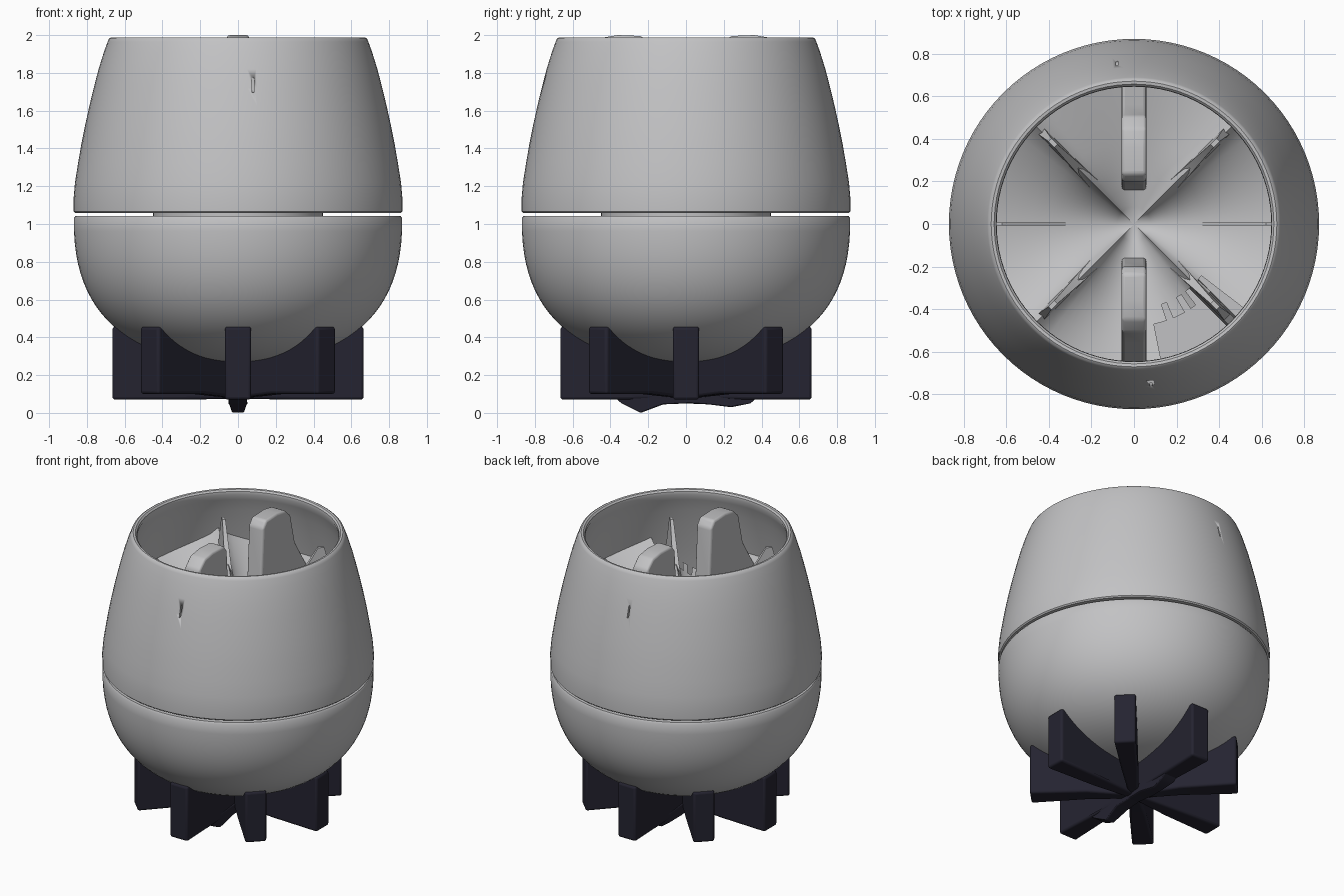
import bpy, bmesh, math
from mathutils import Matrix, Vector

if "Cube" in bpy.data.objects:
    bpy.data.objects.remove(bpy.data.objects["Cube"])


def material(name, rgb):
    m = bpy.data.materials.new(name)
    m.diffuse_color = (*rgb, 1)
    m.use_nodes = True
    m.node_tree.nodes["Principled BSDF"].inputs["Base Color"].default_value = m.diffuse_color
    return m


GREY = material("pale grey", (0.54, 0.54, 0.55))
NAVY = material("dark navy", (0.018, 0.017, 0.030))


def finish(name, bm, mat, bevel=0, angle=35):
    bmesh.ops.remove_doubles(bm, verts=bm.verts, dist=1e-5)
    bmesh.ops.recalc_face_normals(bm, faces=bm.faces)
    me = bpy.data.meshes.new(name)
    bm.to_mesh(me)
    bm.free()
    ob = bpy.data.objects.new(name, me)
    bpy.context.collection.objects.link(ob)
    me.materials.append(mat)
    bpy.ops.object.select_all(action='DESELECT')
    ob.select_set(True)
    bpy.context.view_layer.objects.active = ob
    bpy.ops.object.shade_smooth_by_angle(angle=math.radians(angle))
    if bevel:
        b = ob.modifiers.new("soft edges", 'BEVEL')
        b.width, b.segments = bevel, 3
    return ob


def lathe(name, profile, mat, n=96):
    """Revolve (radius, z) points that start and end on the axis."""
    bm = bmesh.new()
    vs = [bm.verts.new((r, 0, z)) for r, z in profile]
    es = [bm.edges.new(p) for p in zip(vs, vs[1:])]
    bmesh.ops.spin(bm, geom=vs + es, cent=(0, 0, 0), axis=(0, 0, 1),
                   angle=math.tau, steps=n, use_merge=True)
    bmesh.ops.remove_doubles(bm, verts=bm.verts, dist=1e-4)
    return finish(name, bm, mat)


def slab(bm, outline, widths, angle):
    """Upright radial plate from (radius, z) points, half width per point."""
    rot = Matrix.Rotation(angle, 3, 'Z')
    sides = [[bm.verts.new(rot @ Vector((r, s * w, z)))
              for (r, z), w in zip(outline, widths)] for s in (-1, 1)]
    bm.faces.new(sides[0])
    bm.faces.new(sides[1][::-1])
    n = len(outline)
    for i in range(n):
        j = (i + 1) % n
        bm.faces.new((sides[0][i], sides[1][i], sides[1][j], sides[0][j]))


# Upper cup: tapered wall with a rounded rim and an inner floor
outer = [(0.862, 1.058), (0.870, 1.066), (0.871, 1.13), (0.863, 1.22),
         (0.847, 1.32), (0.830, 1.42), (0.810, 1.52), (0.788, 1.62),
         (0.764, 1.72), (0.738, 1.82), (0.710, 1.91), (0.690, 1.965)]
rim = [(0.683, 1.981), (0.672, 1.988), (0.658, 1.986), (0.648, 1.975), (0.646, 1.955)]
inner = [(r - 0.045, z) for r, z in outer[1:-1][::-1]]
cup = lathe("upper_cup", [(0, 1.058)] + outer + rim + inner + [(0, 1.075)], GREY)

# Small slits in the cup wall, front and back
bm = bmesh.new()
for s in (-1, 1):
    for z, h in ((1.735, 0.08), (1.83, 0.035)):
        bmesh.ops.create_cube(bm, size=1, matrix=Matrix.Translation((-s * 0.08, s * 0.77, z))
                              @ Matrix.Diagonal((0.010, 0.06, h, 1)))
cutter = finish("slit_cutter", bm, GREY)
cutter.hide_render = True
cutter.hide_set(True)
cut = cup.modifiers.new("slits", 'BOOLEAN')
cut.object, cut.operation, cut.solver = cutter, 'DIFFERENCE', 'EXACT'

# Lower bowl: full, slightly squared curve closed by a lid
bowl = [(0, 0.27)]
for i in range(1, 25):
    a = math.pi / 2 * i / 24
    bowl.append((0.87 * math.sin(a) ** 0.8, 1.05 - 0.78 * math.cos(a) ** 0.8))
bowl = [p for p in bowl if p[1] < 1.02] + [(0.869, 1.03), (0.861, 1.043), (0, 1.043)]
lathe("lower_bowl", bowl, GREY)

# Core joining both halves across the seam
lathe("seam_core", [(0, 1.03), (0.45, 1.03), (0.45, 1.07), (0, 1.07)], GREY)

# Eight radial legs, thinner toward the middle
bm = bmesh.new()
for k in range(8):
    low = 0.07 if k % 2 == 0 else 0.10
    slab(bm, [(0.0, 0.075), (0.30, low), (0.665, low), (0.665, 0.455), (0.55, 0.47), (0.0, 0.40)],
         [0.03, 0.055, 0.07, 0.07, 0.065, 0.03], k * math.pi / 4)
finish("stand_legs", bm, NAVY, bevel=0.015)

# Ragged keel under the stand
bm = bmesh.new()
for a, dip in ((-math.pi / 2, 0.0), (math.pi / 2, 0.03)):
    slab(bm, [(0, 0.05), (0.12, 0.045), (0.24, dip), (0.34, 0.05), (0.40, 0.10), (0, 0.12)],
         [0.04, 0.045, 0.03, 0.05, 0.05, 0.04], a)
finish("stand_keel", bm, NAVY, bevel=0.006)

# Tall rounded posts inside, front and back
bm = bmesh.new()
for s in (-1, 1):
    slab(bm, [(0.13, 1.08), (0.18, 1.60), (0.20, 1.95), (0.235, 1.995), (0.36, 2.0),
              (0.45, 1.985), (0.51, 1.93), (0.56, 1.72), (0.70, 1.50), (0.80, 1.08)],
         [0.058] * 10, s * math.pi / 2)
finish("inner_posts", bm, GREY, bevel=0.015)

# Diagonal fins and thin side fins inside
bm = bmesh.new()
for k in range(4):
    slab(bm, [(0.10, 1.08), (0.16, 1.42), (0.35, 1.56), (0.52, 1.84), (0.56, 1.84),
              (0.62, 1.62), (0.77, 1.50), (0.81, 1.08)],
         [0.03, 0.03, 0.022, 0.010, 0.010, 0.02, 0.025, 0.03], math.pi / 4 + k * math.pi / 2)
for k in range(2):
    slab(bm, [(0.30, 1.08), (0.32, 1.43), (0.62, 1.62), (0.76, 1.58), (0.81, 1.08)],
         [0.008] * 5, k * math.pi)
finish("inner_fins", bm, GREY)

# Draped web between the fins, with a torn opening at the front right
bm = bmesh.new()
N, RADII = 96, [0, 0.08, 0.16, 0.24, 0.32, 0.40, 0.48, 0.56, 0.64, 0.70, 0.76]


def web_point(i, r):
    a = math.tau * i / N
    ridge = abs(math.cos(2 * a)) ** 0.6     # panels sag away from the diagonals
    return (r * math.cos(a), r * math.sin(a),
            1.34 + 0.26 * r + 0.16 * (1 - ridge) * min(1, r / 0.3))


for i in range(N):
    deg = (i + 0.5) * 360 / N
    for r0, r1 in zip(RADII, RADII[1:]):
        edge = 0.40 + 0.03 * math.sin(deg * 0.6)
        if 280 < deg < 322 and r0 > edge:
            continue
        pts = [web_point(i, r0), web_point(i, r1), web_point(i + 1, r1)]
        if r0 > 0:
            pts.append(web_point(i + 1, r0))
        bm.faces.new([bm.verts.new(p) for p in pts])
finish("inner_web", bm, GREY, angle=60)
